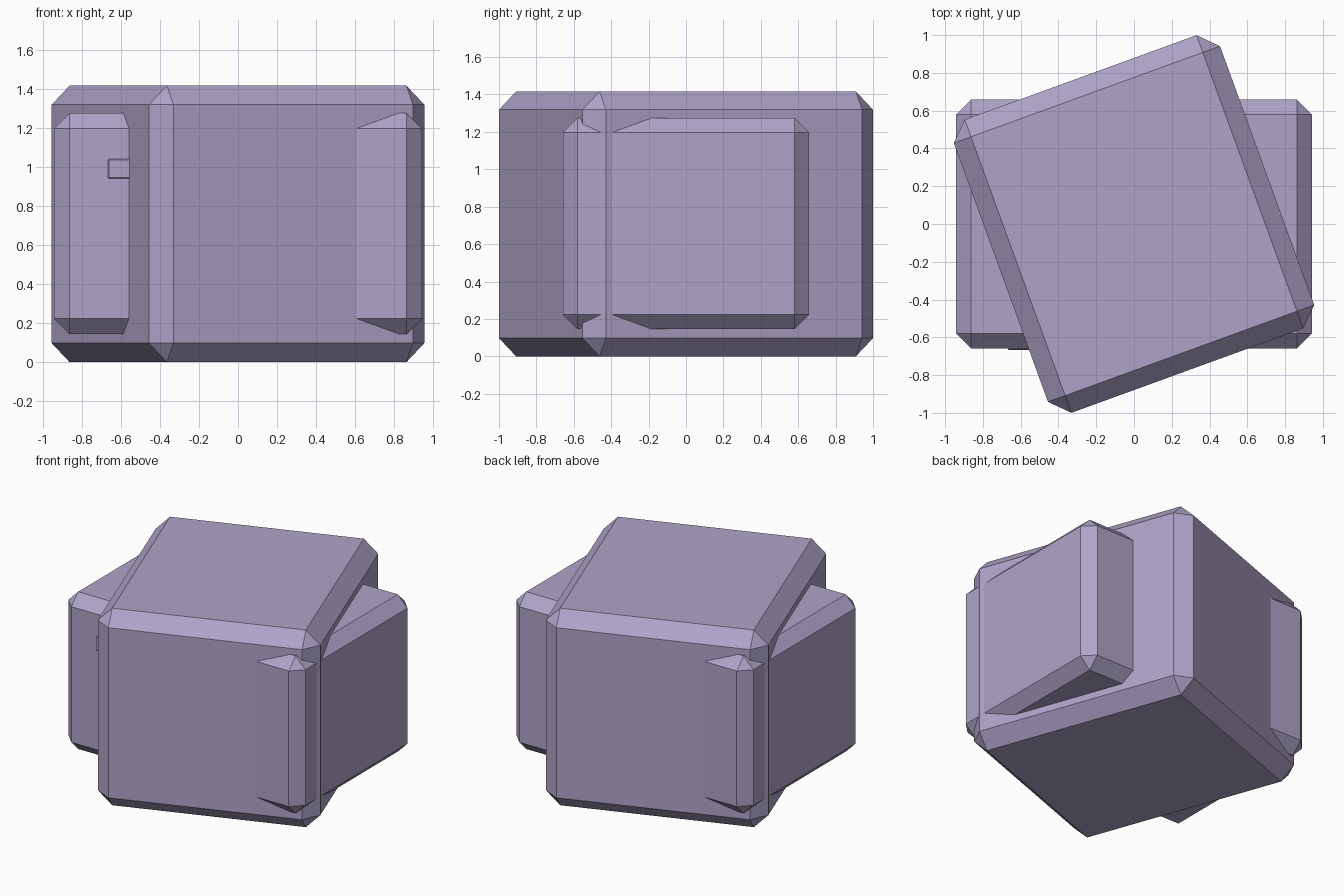
import bpy
import bmesh
import math
from mathutils import Matrix, Vector

# Remove the default cube
cube = bpy.data.objects.get("Cube")
if cube:
    bpy.data.objects.remove(cube, do_unlink=True)

# Single flat colour
lavender = bpy.data.materials.new("dusty lavender")
lavender.use_nodes = True
colour = (0.43, 0.37, 0.58, 1.0)
lavender.diffuse_color = colour
lavender.node_tree.nodes["Principled BSDF"].inputs["Base Color"].default_value = colour


def chamfered_box(name, size, centre, chamfer, turn=0.0):
    """Box with every edge cut flat, turned about z in degrees."""
    bm = bmesh.new()
    bmesh.ops.create_cube(bm, size=1.0, matrix=Matrix.Diagonal(Vector((*size, 1.0))))
    bmesh.ops.bevel(bm, geom=bm.edges[:], offset=chamfer, segments=1,
                    affect='EDGES', clamp_overlap=True)
    bmesh.ops.recalc_face_normals(bm, faces=bm.faces[:])
    mesh = bpy.data.meshes.new(name)
    bm.to_mesh(mesh)
    bm.free()
    mesh.materials.append(lavender)
    obj = bpy.data.objects.new(name, mesh)
    obj.location = centre
    obj.rotation_euler.z = math.radians(turn)
    bpy.context.scene.collection.objects.link(obj)
    return obj


mid = 0.708

# Tall block, turned about the vertical
chamfered_box("turned_block", (1.5, 1.652, 1.416), (0, 0, mid), 0.097, turn=20)

# Wide block, square to the axes and passing through the turned one
chamfered_box("wide_block", (1.884, 1.316, 1.13), (0, 0, mid + 0.002), 0.078)

# Small raised tab on the front, running into the turned block
chamfered_box("front_tab", (0.13, 0.06, 0.1), (-0.602, -0.637, 0.99), 0.005)
